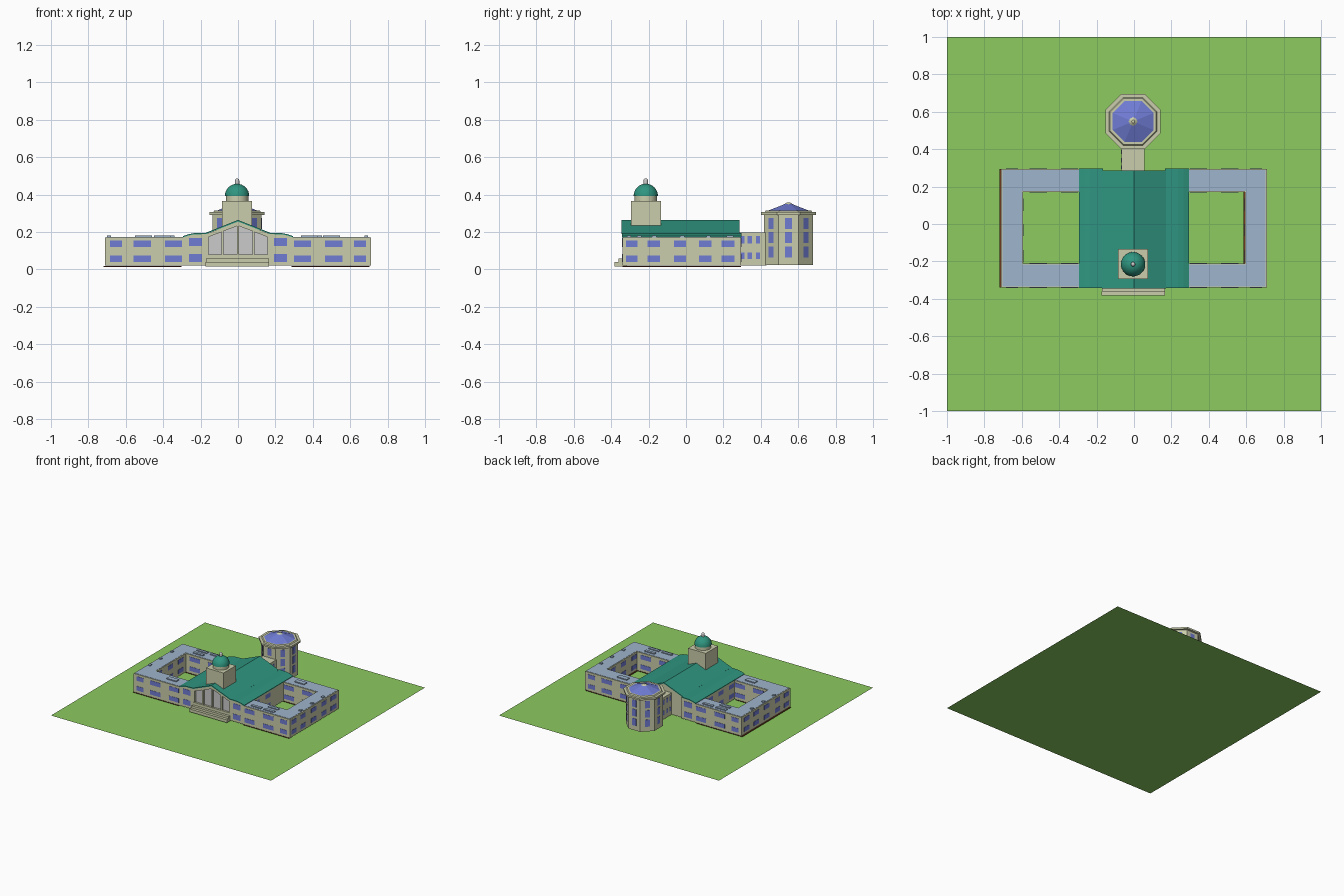
import bpy, bmesh, math
from mathutils import Matrix, Vector

if "Cube" in bpy.data.objects:
    bpy.data.objects.remove(bpy.data.objects["Cube"])

def material(name, rgb):
    m = bpy.data.materials.new(name)
    lin = [(c / 255 / 12.92 if c < 11 else ((c / 255 + 0.055) / 1.055) ** 2.4) for c in rgb]
    m.diffuse_color = (*lin, 1)
    m.use_nodes = True
    m.node_tree.nodes["Principled BSDF"].inputs["Base Color"].default_value = m.diffuse_color
    return m

GRASS = material("grass", (140, 203, 95))
STONE = material("stone", (203, 206, 172))
COPPER = material("copper_green", (47, 150, 128))
ROOF = material("flat_roof", (158, 181, 205))
GLASS = material("window_blue", (112, 124, 212))
SOIL = material("soil", (110, 55, 30))

def finish(name, bm, mat=None):
    bmesh.ops.recalc_face_normals(bm, faces=bm.faces)
    me = bpy.data.meshes.new(name)
    bm.to_mesh(me)
    bm.free()
    ob = bpy.data.objects.new(name, me)
    bpy.context.collection.objects.link(ob)
    if mat:
        me.materials.append(mat)
    return ob

def boxes(name, items, mat=None):
    """Several boxes (x0, x1, y0, y1, z0, z1) in one object."""
    bm = bmesh.new()
    for x0, x1, y0, y1, z0, z1 in items:
        bmesh.ops.create_cube(bm, size=1, matrix=Matrix.Translation(
            ((x0 + x1) / 2, (y0 + y1) / 2, (z0 + z1) / 2))
            @ Matrix.Diagonal((x1 - x0, y1 - y0, z1 - z0, 1)))
    return finish(name, bm, mat)

def prism(name, outline, lo, hi, mat=None, axis="z"):
    """Extrude an (x,y) outline along z, or an (x,z) outline along y."""
    bm = bmesh.new()
    place = (lambda a, b: (a, b, lo)) if axis == "z" else (lambda a, b: (a, lo, b))
    face = bm.faces.new([bm.verts.new(place(a, b)) for a, b in outline])
    out = bmesh.ops.extrude_face_region(bm, geom=[face])
    step = Vector((0, 0, hi - lo) if axis == "z" else (0, hi - lo, 0))
    bmesh.ops.translate(bm, vec=step, verts=[v for v in out["geom"] if isinstance(v, bmesh.types.BMVert)])
    return finish(name, bm, mat)

def frustum(name, center, r1, r2, z0, z1, sides, mat=None, turn=0.0):
    bm = bmesh.new()
    bmesh.ops.create_cone(bm, cap_ends=True, segments=sides, radius1=r1, radius2=r2, depth=z1 - z0,
                          matrix=Matrix.Translation((*center, (z0 + z1) / 2)) @ Matrix.Rotation(turn, 4, "Z"))
    return finish(name, bm, mat)

def smooth(ob):
    for p in ob.data.polygons:
        p.use_smooth = True

# Lawn
bm = bmesh.new()
bmesh.ops.create_grid(bm, x_segments=1, y_segments=1, size=1)
finish("lawn", bm, GRASS)

ROWS = [(0.04, 0.075), (0.12, 0.155)]
E = 0.002
def facing_y(y, spans, rows=ROWS, e=E):
    return [(a, b, y - e, y + e, *r) for a, b in spans for r in rows]
def facing_x(x, spans, rows=ROWS, e=E):
    return [(x - e, x + e, a, b, *r) for a, b in spans for r in rows]

# Courtyard wings
F, B, CF, CB = -0.34, 0.295, -0.21, 0.17
OUT, INN, MID = 0.71, 0.593, 0.293
long_spans = [(-0.685, -0.62), (-0.56, -0.465), (-0.39, -0.30)]
side_spans = [(-0.32, -0.26), (-0.205, -0.14), (-0.065, 0.0), (0.07, 0.135), (0.19, 0.26)]
for s, side in ((-1, "left"), (1, "right")):
    def c_shape(i):
        return [(s * x, y) for x, y in (
            (OUT - i, F + i), (MID, F + i), (MID, CF - i), (INN + i, CF - i),
            (INN + i, CB + i), (MID, CB + i), (MID, B - i), (OUT - i, B - i))]
    prism(side + "_wing_walls", c_shape(0), 0.02, 0.172, STONE)
    prism(side + "_wing_roof", c_shape(0.006), 0.170, 0.174, ROOF)
    soil = prism(side + "_wing_footing", c_shape(0), 0.014, 0.018, SOIL)
    soil.location.x = -0.008
    spans = [tuple(sorted((s * -a, s * -b))) for a, b in long_spans]
    boxes(side + "_wing_windows",
          facing_y(F, spans) + facing_y(B, spans) + facing_x(s * OUT, side_spans)
          + facing_y(CF, spans[1:]) + facing_y(CB, spans[1:])
          + facing_x(s * INN, side_spans[1:4]) + facing_x(s * MID, side_spans[1:4]), GLASS)

# Rooftop vents
big = [(-0.505, 0.26), (-0.385, 0.26), (-0.505, 0.21), (0.5, -0.25), (0.383, -0.305), (0.5, -0.305)]
wide = [(-0.405, -0.268), (0.405, 0.235)]
small = [(-0.69, y) for y in (0.13, -0.02, -0.157)] + [(0.686, y) for y in (0.12, -0.02, -0.17)]
vents = [(x - w, x + w, y - d, y + d, 0.172, 0.182)
         for pts, w, d in ((big, 0.045, 0.011), (wide, 0.044, 0.019), (small, 0.01, 0.011)) for x, y in pts]
boxes("roof_vents", vents, ROOF)

# Central hall: gabled body with low curved shoulders
def mirrored(half):
    return half + [(-x, z) for x, z in reversed(half) if x]
shoulder = [(-0.295, 0.178), (-0.265, 0.188), (-0.235, 0.194), (-0.167, 0.196)]
gable = mirrored([(-0.167, 0.02), (-0.167, 0.19), (0, 0.255)])
top = [(0.167, 0.02), (-0.167, 0.02)]
prism("hall_body", [(-0.167, 0.02), (-0.167, 0.19), (0, 0.255), (0.167, 0.19), (0.167, 0.02)],
      -0.318, 0.282, STONE, "y")
for s, side in ((-1, "left"), (1, "right")):
    pts = [(-0.295, 0.02)] + [(x, z - 0.006) for x, z in shoulder] + [(-0.167, 0.02)]
    prism(side + "_hall_side", [(-s * x, z) for x, z in pts], F, B, STONE, "y")
    rim = shoulder + [(x, z - 0.007) for x, z in reversed(shoulder)]
    prism(side + "_shoulder_roof", [(-s * x, z) for x, z in rim], F - 0.001, B + 0.001, COPPER, "y")
prism("hall_roof", [(-0.172, 0.196), (0, 0.265), (0.172, 0.196), (0.172, 0.189), (0, 0.256), (-0.172, 0.189)],
      -0.345, 0.286, COPPER, "y")
hall_rows = [(0.04, 0.083), (0.125, 0.168)]
hall_spans = [(-0.262, -0.192), (0.192, 0.262)]
boxes("hall_windows", facing_y(F, hall_spans, hall_rows) + facing_y(B, hall_spans, hall_rows), GLASS)

# Portico: grey panels behind columns, under a raking beam
prism("portico_panels", [(-0.165, 0.08), (-0.165, 0.18), (0, 0.24), (0.165, 0.18), (0.165, 0.08)],
      -0.324, -0.319, None, "y")
prism("portico_gable_beam", [(-0.167, 0.19), (0, 0.257), (0.167, 0.19), (0.167, 0.17), (0, 0.234), (-0.167, 0.17)],
      F, -0.317, STONE, "y")
for i, (x, z) in enumerate([(-0.163, 0.18), (-0.083, 0.21), (0, 0.24), (0.083, 0.21), (0.163, 0.18)]):
    boxes("portico_column_%d" % (i + 1), [(x - 0.006, x + 0.006, -0.338, -0.318, 0.08, z)], STONE)
boxes("portico_base", [(-0.167, 0.167, F, -0.317, 0.016, 0.08)], STONE)
boxes("entrance_steps", [(-0.17, 0.167, -0.36, F, 0.016, 0.058),
                         (-0.175, 0.167, -0.382, -0.36, 0.016, 0.04)], STONE)

# Domed bell tower
C = (-0.005, -0.215)
boxes("bell_tower", [(-0.085, 0.075, -0.295, -0.135, 0.2, 0.367)], STONE)
smooth_parts = [frustum("dome_drum", C, 0.06, 0.06, 0.365, 0.392, 32, STONE)]
bm = bmesh.new()
bmesh.ops.create_uvsphere(bm, u_segments=32, v_segments=16, radius=0.065, matrix=Matrix.Translation((*C, 0.393)))
bmesh.ops.bisect_plane(bm, geom=bm.verts[:] + bm.edges[:] + bm.faces[:], plane_co=(0, 0, 0.393),
                       plane_no=(0, 0, -1), clear_outer=True)
bmesh.ops.holes_fill(bm, edges=[e for e in bm.edges if e.is_boundary])
smooth_parts.append(finish("dome", bm, COPPER))
smooth_parts.append(frustum("dome_finial", C, 0.012, 0.012, 0.45, 0.475, 16))
bm = bmesh.new()
bmesh.ops.create_uvsphere(bm, u_segments=16, v_segments=8, radius=0.012, matrix=Matrix.Translation((*C, 0.475)))
smooth_parts.append(finish("finial_cap", bm))

# Octagonal rear tower
T, K, A = (-0.005, 0.548), 1 / math.cos(math.pi / 8), math.pi / 8
frustum("rear_tower_walls", T, 0.13 * K, 0.13 * K, 0.025, 0.297, 8, STONE, A)
frustum("rear_tower_cornice", T, 0.148 * K, 0.148 * K, 0.292, 0.306, 8, STONE, A)
frustum("rear_tower_upper_ring", T, 0.128 * K, 0.122 * K, 0.306, 0.314, 8, STONE, A)
frustum("rear_tower_roof", T, 0.112 * K, 0.015, 0.313, 0.352, 8, GLASS, A)
frustum("rear_tower_cap", T, 0.024, 0.008, 0.348, 0.359, 12, STONE)
bm = bmesh.new()
for k in range(8):
    for z in (0.093, 0.17, 0.246):
        bmesh.ops.create_cube(bm, size=1, matrix=Matrix.Translation((*T, z)) @ Matrix.Rotation(k * math.pi / 4, 4, "Z")
                              @ Matrix.Translation((0.13, 0, 0)) @ Matrix.Diagonal((0.004, 0.036, 0.058, 1)))
finish("rear_tower_windows", bm, GLASS)

# Link between the hall and the rear tower
boxes("link_passage", [(-0.067, 0.055, 0.28, 0.43, 0.02, 0.198)], STONE)
link_rows = [(0.055, 0.09), (0.14, 0.178)]
link_spans = [(0.293, 0.312), (0.33, 0.352), (0.375, 0.395)]
boxes("link_windows", facing_x(-0.067, link_spans, link_rows) + facing_x(0.055, link_spans, link_rows), GLASS)

# Smooth only the round parts, keeping sharp rims
bpy.ops.object.select_all(action="DESELECT")
for ob in smooth_parts:
    ob.select_set(True)
bpy.context.view_layer.objects.active = smooth_parts[0]
bpy.ops.object.shade_smooth_by_angle(angle=math.radians(35))
